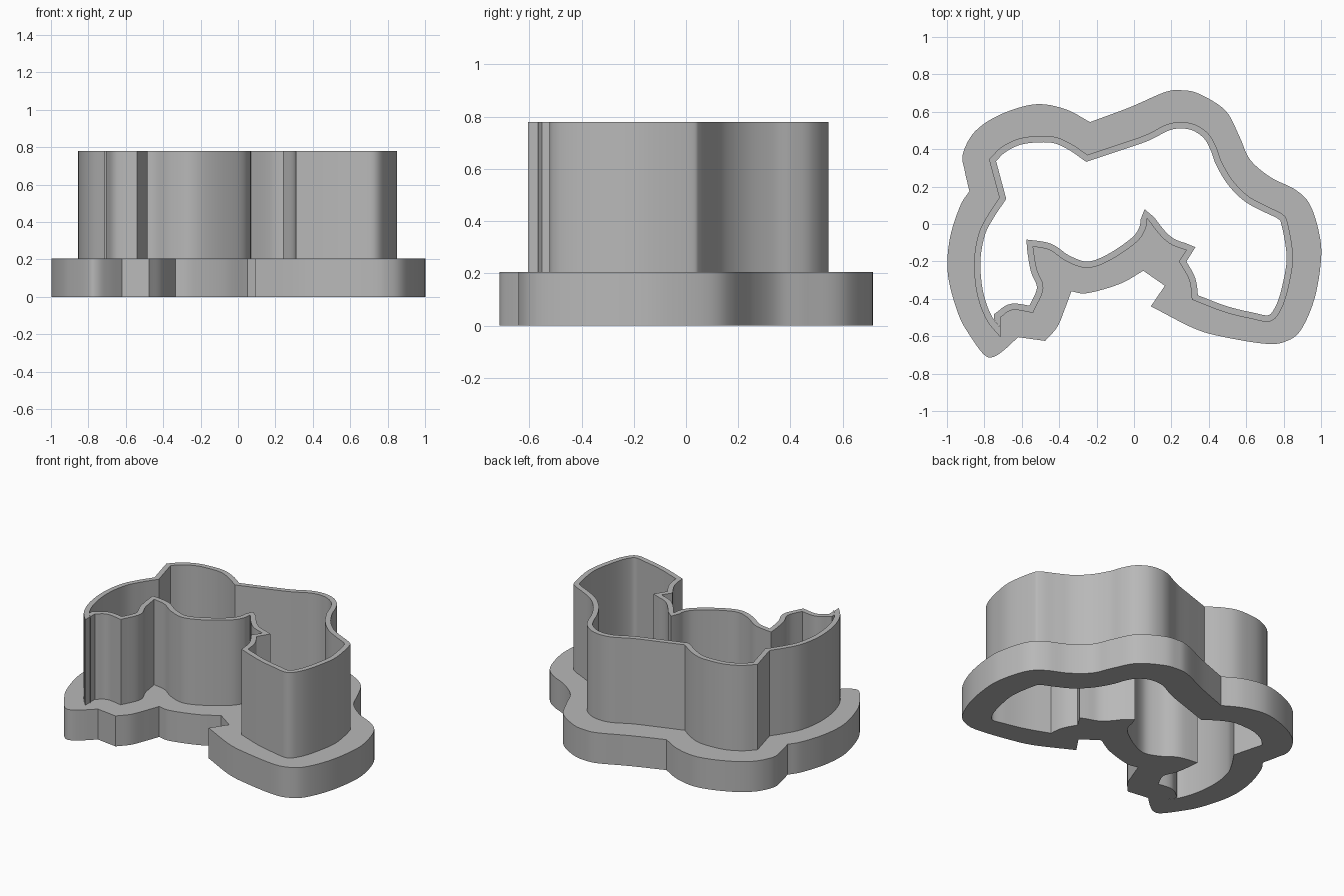
import bpy
import bmesh
from mathutils import Vector

cube = bpy.data.objects.get("Cube")
if cube:
    bpy.data.objects.remove(cube, do_unlink=True)

RIM_HEIGHT = 0.205
TOTAL_HEIGHT = 0.78
WALL_THICKNESS = 0.034

grey = bpy.data.materials.new("plain_grey")
grey.use_nodes = True
colour = (0.48, 0.48, 0.48, 1)
grey.diffuse_color = colour
grey.node_tree.nodes["Principled BSDF"].inputs["Base Color"].default_value = colour

# Outlines run clockwise in hundredths of a unit; each run ends at a sharp corner
WALL_RUNS = [
    # back and left side
    [(-10, 42), (6, 47.5), (17, 53), (25, 54.5), (33, 53), (40, 48), (44, 41),
     (47, 33), (53, 23), (61, 15), (70, 10), (79, 5.5), (82, 1), (85, -17),
     (83, -32), (79, -45), (73, -52), (62, -50.5), (48, -47), (31, -40.5)],
    # front hollow
    [(29.5, -30), (24, -20)],
    [(28, -14)],
    [(20, -11), (14, -6), (7, 3)],
    [(6, -3), (1, -10), (-13, -19.5), (-25, -23.5), (-36, -20), (-45, -14), (-54, -12)],
    [(-52, -24), (-48.5, -34.5), (-54, -47.5)],
    [(-65, -46), (-71.5, -50)],
    [(-71.5, -60.5)],
    # right side and back
    [(-79, -51), (-84, -37), (-85.5, -20), (-83, -5), (-78, 5), (-72, 14)],
    [(-77.5, 34.5)],
    [(-71, 41), (-62, 45.5), (-52, 47), (-42, 46.5), (-33, 42.5), (-25, 37)],
]

RIM_RUNS = [
    # back and left side
    [(-2, 62.5), (16.5, 70.5), (25.5, 71.5), (35, 69.5), (49, 60.5), (56.5, 46.5),
     (62, 34.5), (73, 25), (86, 18.5), (94, 10.5), (99, -5), (100, -19), (96.5, -40),
     (89, -57), (80.5, -63), (70, -64), (48.5, -60.5), (32.5, -56), (9, -44)],
    # front hollow
    [(16.5, -33)],
    [(5, -25)],
    [(-7.5, -32), (-25, -37), (-33.5, -36)],
    [(-37, -45.5), (-41, -55), (-47.5, -62.5)],
    [(-62, -60.5)],
    # right side and back
    [(-69, -67), (-75, -71), (-80, -70), (-87.5, -60), (-94, -48), (-99.5, -27),
     (-98.5, -8), (-93, 9.5), (-88, 17.5)],
    [(-90.5, 28.5), (-91.5, 37.5), (-85, 49.5), (-71.5, 58.5), (-53, 64),
     (-37, 61.5), (-23.5, 54.5)],
]


def smooth_outline(runs, steps=6):
    """Closed outline with a smooth spline between neighbouring corners."""
    outline = []
    for k, run in enumerate(runs):
        pts = [Vector(p) / 100 for p in [runs[k - 1][-1]] + run]
        count = steps if len(pts) > 2 else 1
        for i in range(len(pts) - 1):
            b, c = pts[i], pts[i + 1]
            a = pts[i - 1] if i else b * 2 - c
            d = pts[i + 2] if i + 2 < len(pts) else c * 2 - b
            for s in range(count):
                t = s / count
                outline.append(0.5 * (2 * b + (c - a) * t
                                      + (2 * a - 5 * b + 4 * c - d) * t ** 2
                                      + (3 * b - a - 3 * c + d) * t ** 3))
    return outline


def inset(outline, distance):
    """Mitred inward offset of a clockwise outline."""
    result = []
    for i, p in enumerate(outline):
        d1 = (p - outline[i - 1]).normalized()
        d2 = (outline[(i + 1) % len(outline)] - p).normalized()
        n1, n2 = Vector((d1.y, -d1.x)), Vector((d2.y, -d2.x))
        mid = (n1 + n2).normalized()
        limit = 3.2 if d1.cross(d2) < 0 else 1.5
        result.append(p + mid * distance * min(limit, 1 / max(mid.dot(n1), 0.1)))
    return result


def extruded_ring(name, outer, inner, bottom, top):
    """Solid band between two outlines."""
    curve = bpy.data.curves.new(name, "CURVE")
    curve.dimensions = "2D"
    curve.fill_mode = "BOTH"
    curve.extrude = (top - bottom) / 2
    for outline in (outer, inner):
        spline = curve.splines.new("POLY")
        spline.points.add(len(outline) - 1)
        for point, p in zip(spline.points, outline):
            point.co = (p.x, p.y, 0, 1)
        spline.use_cyclic_u = True
    obj = bpy.data.objects.new(name, curve)
    bpy.context.collection.objects.link(obj)
    obj.location.z = (top + bottom) / 2
    bpy.ops.object.select_all(action="DESELECT")
    obj.select_set(True)
    bpy.context.view_layer.objects.active = obj
    bpy.ops.object.convert(target="MESH")
    obj = bpy.context.view_layer.objects.active

    # Weld the caps to the sides
    bm = bmesh.new()
    bm.from_mesh(obj.data)
    bmesh.ops.remove_doubles(bm, verts=bm.verts, dist=0.0005)
    bmesh.ops.recalc_face_normals(bm, faces=bm.faces)
    bm.to_mesh(obj.data)
    bm.free()
    obj.data.materials.clear()
    obj.data.materials.append(grey)
    bpy.ops.object.shade_smooth_by_angle(angle=0.5)


# Thin tall cutting wall standing on a broad flat rim
wall_outside = smooth_outline(WALL_RUNS)
wall_inside = inset(wall_outside, WALL_THICKNESS)
extruded_ring("cutting_wall", wall_outside, wall_inside, RIM_HEIGHT, TOTAL_HEIGHT)
extruded_ring("base_rim", smooth_outline(RIM_RUNS), wall_inside, 0, RIM_HEIGHT)
